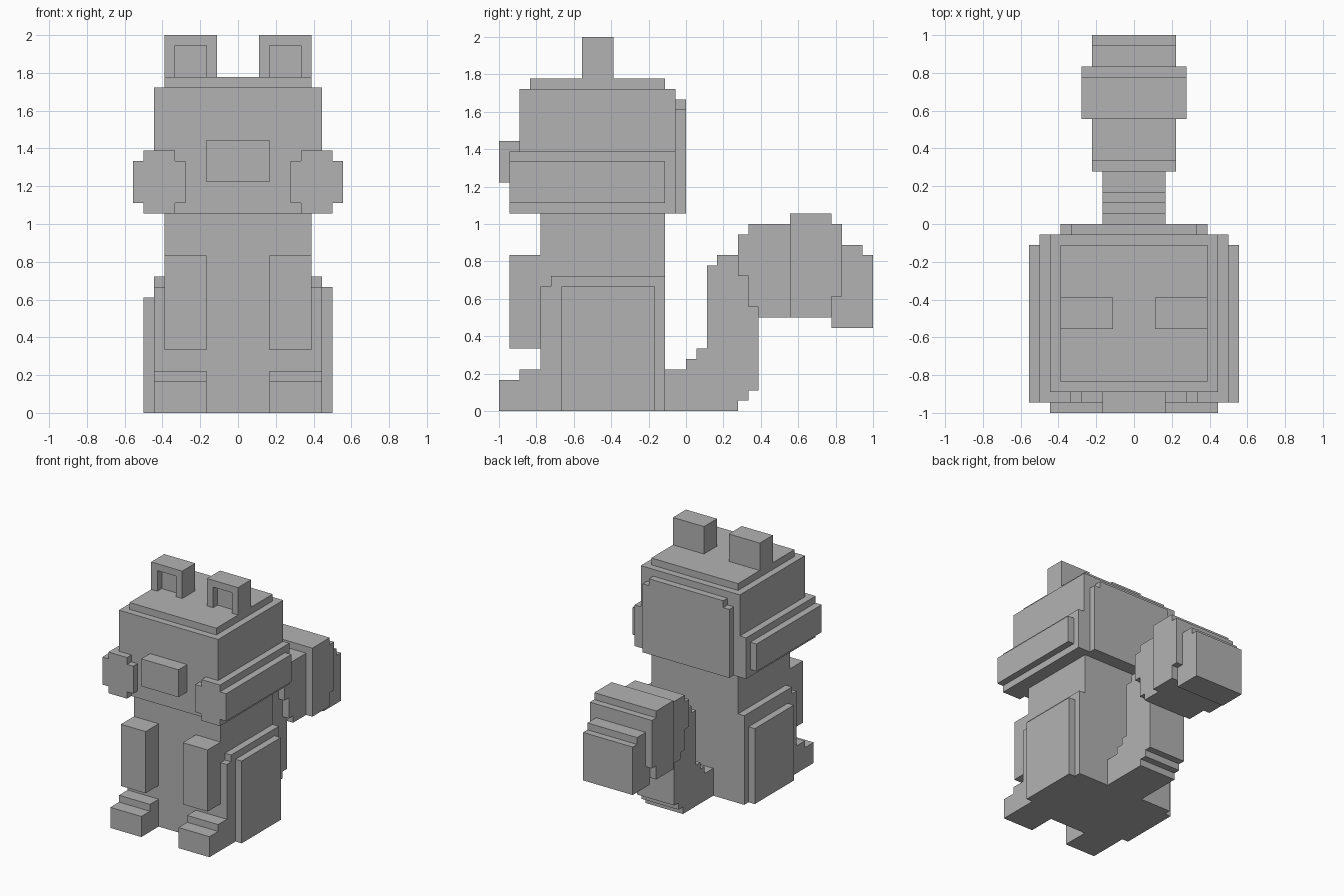
import bpy
import bmesh
from mathutils import Vector

U = 1 / 18  # edge length of one block

cube = bpy.data.objects.get("Cube")
if cube:
    bpy.data.objects.remove(cube, do_unlink=True)

grey = bpy.data.materials.new("plain grey")
grey.use_nodes = True
colour = (0.45, 0.45, 0.45, 1)
grey.diffuse_color = colour
grey.node_tree.nodes["Principled BSDF"].inputs["Base Color"].default_value = colour


def finish(name, bm, mirror):
    """Turn a mesh in block units into an object, optionally mirrored in x."""
    bmesh.ops.scale(bm, vec=(U, U, U), verts=bm.verts)
    bmesh.ops.recalc_face_normals(bm, faces=bm.faces)
    mesh = bpy.data.meshes.new(name)
    bm.to_mesh(mesh)
    bm.free()
    mesh.materials.append(grey)
    obj = bpy.data.objects.new(name, mesh)
    bpy.context.collection.objects.link(obj)
    if mirror:
        mod = obj.modifiers.new("Mirror", "MIRROR")
        mod.use_mirror_merge = False
    return obj


def prism(name, outline, axis, lo, hi, mirror=False):
    """Extrude an outline: (y, z) points along x, or (x, z) points along y."""
    bm = bmesh.new()
    if axis == "x":
        points = [(lo, a, b) for a, b in outline]
        step = Vector((hi - lo, 0, 0))
    else:
        points = [(a, lo, b) for a, b in outline]
        step = Vector((0, hi - lo, 0))
    face = bm.faces.new([bm.verts.new(p) for p in points])
    result = bmesh.ops.extrude_face_region(bm, geom=[face], use_keep_orig=True)
    moved = [v for v in result["geom"] if isinstance(v, bmesh.types.BMVert)]
    bmesh.ops.translate(bm, vec=step, verts=moved)
    return finish(name, bm, mirror)


def box(name, x, y, z, mirror=False):
    outline = [(y[0], z[0]), (y[1], z[0]), (y[1], z[1]), (y[0], z[1])]
    return prism(name, outline, "x", x[0], x[1], mirror)


# Torso and head
box("torso", (-7, 7), (-14, -2), (0, 19))
box("head", (-8, 8), (-16, -1), (19, 31))
box("head_top", (-7, 7), (-15, -2), (31, 32))
prism("head_back", [(-7, 19), (7, 19), (7, 29), (6, 29), (6, 30),
                    (-6, 30), (-6, 29), (-7, 29)], "y", -1, 0)
box("snout", (-3, 3), (-18, -16), (22, 26))

# Ears with a recessed front
prism("ear_rim", [(2, 32), (3, 32), (3, 35), (6, 35), (6, 32),
                  (7, 32), (7, 36), (2, 36)], "y", -10, -9, True)
box("ear_back", (2, 7), (-9, -7), (32, 36), True)

# Cheek fur wrapping round the sides of the head
prism("cheek_front", [(6, 19), (9, 19), (9, 20), (10, 20), (10, 24), (9, 24),
                      (9, 25), (6, 25), (6, 24), (5, 24), (5, 20), (6, 20)],
      "y", -17, -16, True)
box("cheek_side", (8, 9), (-16, -1), (19, 25), True)
box("cheek_ridge", (9, 10), (-16, -2), (20, 24), True)

# Front legs and stepped feet
box("front_leg", (3, 7), (-17, -14), (6, 15), True)
prism("foot", [(-18, 0), (-14, 0), (-14, 4), (-16, 4), (-16, 3), (-18, 3)],
      "x", 3, 8, True)

# Thighs, with an outer pad slightly taller on one side
prism("thigh", [(-14, 0), (-2, 0), (-2, 13), (-13, 13), (-13, 12), (-14, 12)],
      "x", 7, 8, True)
box("thigh_pad_left", (8, 9), (-12, -3), (0, 12))
box("thigh_pad_right", (-9, -8), (-12, -3), (0, 11))

# Tail rising from the ground into a bushy tip
prism("tail_stem", [(-2, 0), (5, 0), (5, 1), (6, 1), (6, 2), (7, 2), (7, 15),
                    (3, 15), (3, 14), (2, 14), (2, 6), (1, 6), (1, 5),
                    (0, 5), (0, 4), (-2, 4)], "x", -3, 3)
prism("tail_lower_fluff", [(5, 13), (6, 13), (6, 10), (7, 10), (7, 9), (10, 9),
                           (10, 18), (6, 18), (6, 17), (5, 17)], "x", -4, 4)
prism("tail_middle_fluff", [(10, 9), (14, 9), (14, 11), (15, 11), (15, 18),
                            (14, 18), (14, 19), (10, 19)], "x", -5, 5)
prism("tail_tip", [(14, 8), (18, 8), (18, 15), (17, 15), (17, 16), (14, 16)],
      "x", -4, 4)
